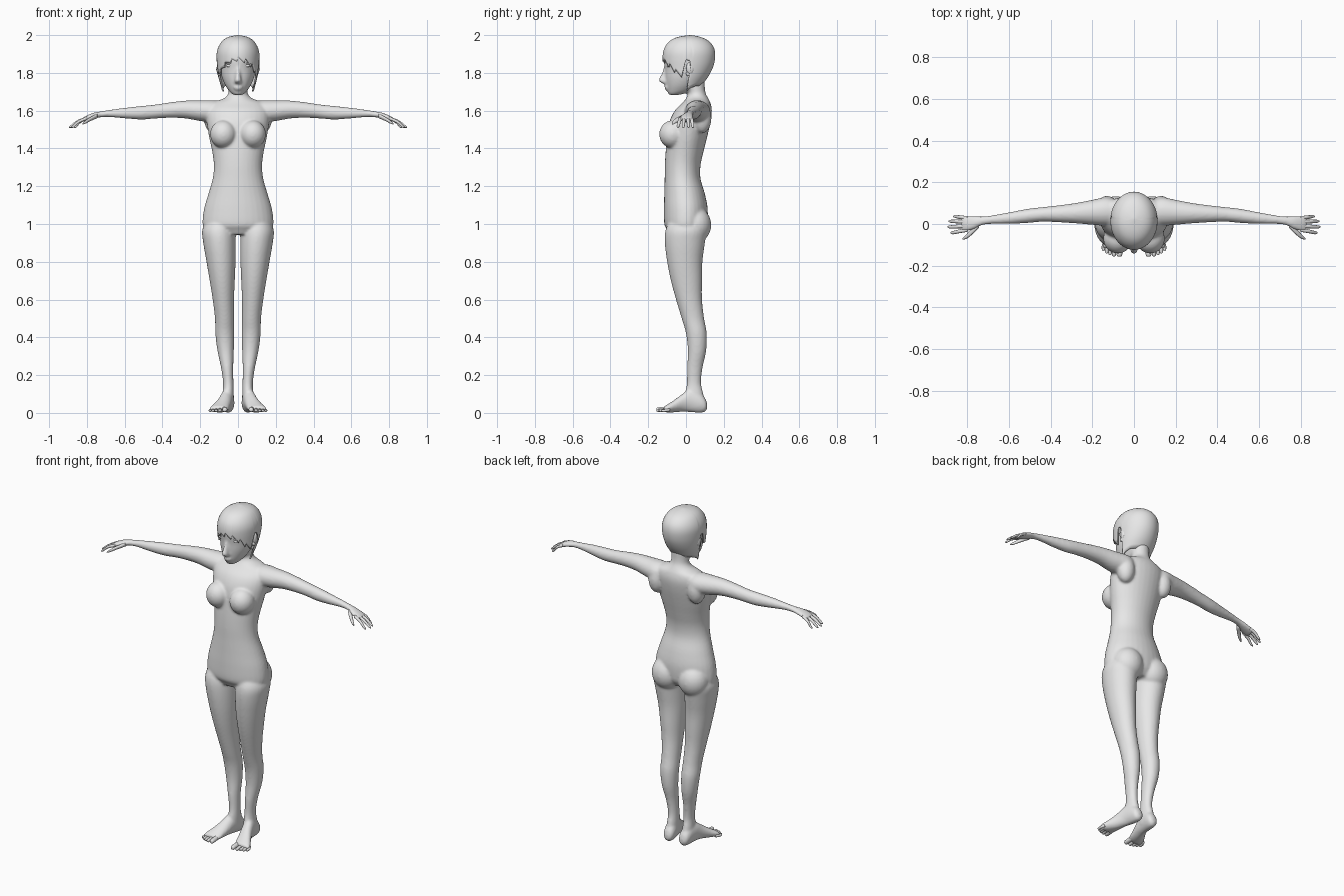
import bpy, bmesh, math
from mathutils import Vector


def material(name, value):
    m = bpy.data.materials.new(name)
    m.diffuse_color = (value, value, value, 1)
    return m


GREY = material("plain grey", 0.8)
WHITE = material("eye white", 1.0)


def spline(rows, steps):
    """Catmull-Rom refinement of rows of numbers."""
    out = []
    for i in range(len(rows) - 1):
        p = [rows[max(i - 1, 0)], rows[i], rows[i + 1], rows[min(i + 2, len(rows) - 1)]]
        for k in range(steps):
            t = k / steps
            out.append([0.5 * (2 * b + (c - a) * t + (2 * a - 5 * b + 4 * c - d) * t * t
                               + (3 * b - a - 3 * c + d) * t ** 3) for a, b, c, d in zip(*p)])
    return out + [list(rows[-1])]


def loft(bm, rings, n=24):
    """Closed tube through elliptical rings given as (centre, half axis, half axis)."""
    loops = []
    for c, u, v in rings:
        loops.append([bm.verts.new(Vector(c) + Vector(u) * math.cos(2 * math.pi * i / n)
                                   + Vector(v) * math.sin(2 * math.pi * i / n)) for i in range(n)])
    for a, b in zip(loops, loops[1:]):
        for i in range(n):
            bm.faces.new((a[i], a[(i + 1) % n], b[(i + 1) % n], b[i]))
    bm.faces.new(loops[0])
    bm.faces.new(loops[-1])


def upright(bm, rows, s=1, steps=4):
    """Rows: z, x min, x max, y min, y max."""
    loft(bm, [((s * (x0 + x1) / 2, (y0 + y1) / 2, z), ((x1 - x0) / 2, 0, 0), (0, (y1 - y0) / 2, 0))
              for z, x0, x1, y0, y1 in spline(rows, steps)], 32)


def sideways(bm, rows, s=1, steps=4, n=24):
    """Rows: x, y, z, y radius, z radius."""
    loft(bm, [((s * x, y, z), (0, ry, 0), (0, 0, rz)) for x, y, z, ry, rz in spline(rows, steps)], n)


def lengthwise(bm, rows, s=1, steps=4, n=24):
    """Rows: y, x, half width, z min, z max."""
    loft(bm, [((s * x, y, (z0 + z1) / 2), (w, 0, 0), (0, 0, (z1 - z0) / 2))
              for y, x, w, z0, z1 in spline(rows, steps)], n)


def ball(bm, centre, radii):
    vs = bmesh.ops.create_uvsphere(bm, u_segments=24, v_segments=14, radius=1)["verts"]
    for v in vs:
        v.co = Vector(centre) + Vector(a * b for a, b in zip(v.co, radii))


def finish(name, bm, mat=GREY, mirror=False):
    bmesh.ops.recalc_face_normals(bm, faces=bm.faces)
    me = bpy.data.meshes.new(name)
    bm.to_mesh(me)
    bm.free()
    for p in me.polygons:
        p.use_smooth = True
    me.materials.append(mat)
    ob = bpy.data.objects.new(name, me)
    bpy.context.collection.objects.link(ob)
    if mirror:
        ob.modifiers.new("mirror", 'MIRROR').use_mirror_merge = False
    return ob


# Body: torso, neck and head lofts, fused with the limbs
bm = bmesh.new()
torso = [(0.945, .13, -.085, .08), (0.97, .17, -.10, .10), (1.0, .188, -.115, .112), (1.08, .18, -.117, .115),
         (1.16, .157, -.115, .10), (1.24, .134, -.113, .077), (1.31, .128, -.112, .077),
         (1.38, .136, -.108, .092), (1.46, .153, -.10, .112), (1.54, .165, -.088, .13),
         (1.60, .165, -.06, .137), (1.64, .14, -.02, .13), (1.665, .075, .0, .118),
         (1.69, .052, .01, .105), (1.72, .05, .0, .10), (1.77, .05, .0, .10)]
upright(bm, [(z, -w, w, a, b) for z, w, a, b in torso])
head = [(1.682, .018, -.085, -.05), (1.69, .033, -.094, -.01), (1.705, .048, -.099, .03), (1.735, .068, -.105, .065),
        (1.775, .085, -.11, .10), (1.82, .095, -.112, .13), (1.87, .10, -.118, .143),
        (1.92, .096, -.112, .143), (1.96, .075, -.08, .115), (1.985, .03, -.02, .06)]
upright(bm, [(z, -w, w, a, b) for z, w, a, b in head])
upright(bm, [(1.74, -.014, .014, -.115, -.09), (1.752, -.02, .02, -.138, -.09),
             (1.765, -.017, .017, -.145, -.09), (1.80, -.011, .011, -.128, -.09),
             (1.84, -.009, .009, -.115, -.09)])  # nose
ball(bm, (0, -.102, 1.724), (.026, .013, .006))  # upper lip
ball(bm, (0, -.10, 1.713), (.021, .013, .006))   # lower lip

leg = [(1.03, .03, .16, -.08, .09), (0.97, .014, .189, -.108, .108), (0.9, .012, .184, -.112, .10),
       (0.8, .013, .167, -.10, .087), (0.7, .017, .15, -.08, .085), (0.6, .021, .134, -.053, .085),
       (0.5, .021, .122, -.023, .096), (0.42, .02, .12, .0, .11), (0.33, .022, .109, .01, .107),
       (0.24, .025, .09, .006, .088), (0.16, .024, .079, .005, .08), (0.1, .022, .082, -.005, .092),
       (0.04, .022, .082, -.005, .10)]
foot = [(.112, .05, .014, .02, .05), (.10, .051, .029, .005, .08), (.07, .053, .034, .0, .11),
        (.02, .06, .034, .004, .125), (-.02, .07, .037, .006, .10), (-.06, .085, .043, .003, .07),
        (-.098, .1, .05, .002, .045), (-.118, .104, .044, .006, .034)]
arm = [(.06, .055, 1.60, .05, .045), (.13, .06, 1.597, .068, .058), (.20, .056, 1.60, .06, .055),
       (.28, .052, 1.606, .049, .047), (.36, .049, 1.603, .041, .041), (.44, .046, 1.595, .035, .037),
       (.51, .039, 1.589, .034, .036), (.60, .028, 1.587, .028, .028), (.68, .021, 1.585, .021, .019),
       (.73, .015, 1.58, .021, .016), (.77, .006, 1.571, .032, .016), (.81, .001, 1.557, .038, .013),
       (.83, .0, 1.548, .033, .009)]
for s in (1, -1):
    upright(bm, leg, s)
    lengthwise(bm, foot, s)
    sideways(bm, arm, s)
    ball(bm, (s * .078, -.07, 1.475), (.07, .072, .074))       # chest
    ball(bm, (s * .088, .05, .995), (.088, .084, .095))        # seat
    ball(bm, (s * .13, .085, 1.56), (.05, .05, .08))           # shoulder blade
body = finish("body", bm)
fuse = body.modifiers.new("fuse", 'REMESH')
fuse.mode = 'VOXEL'
fuse.voxel_size = 0.007
fuse.use_smooth_shade = True
soften = body.modifiers.new("soften", 'SMOOTH')
soften.factor = 0.5
soften.iterations = 7

# Fingers and thumbs
bm = bmesh.new()
for y0, y1, reach in ((.029, .036, .868), (.011, .013, .89), (-.010, -.014, .895), (-.029, -.042, .882)):
    mid = (.80 + reach) / 2
    sideways(bm, [(.80, y0, 1.56, .009, .009), (mid, (y0 + y1) / 2, 1.543, .009, .009),
                  (reach - .012, y1, 1.518, .0075, .0075), (reach, y1, 1.511, .003, .003)], 1, 3, 10)
sideways(bm, [(.745, -.004, 1.572, .014, .012), (.78, -.038, 1.556, .015, .011),
              (.805, -.06, 1.541, .011, .009), (.823, -.071, 1.53, .004, .004)], 1, 3, 10)
finish("fingers", bm, mirror=True)

# Toes
bm = bmesh.new()
for x0, x1, tip, r in ((.072, .070, -.157, .014), (.094, .096, -.155, .010), (.111, .115, -.149, .009),
                       (.126, .131, -.141, .009), (.139, .147, -.13, .008)):
    lengthwise(bm, [(-.085, x0, r, .008, .008 + 2 * r), (tip + .025, x1, r, .006, .006 + 1.8 * r),
                    (tip + .006, x1, r * .9, .005, .005 + 1.7 * r),
                    (tip, x1, r * .4, .01, .01 + r)], 1, 3, 10)
finish("toes", bm, mirror=True)

# Hair: cap with a jagged hem, cut away around the face and ears
cap = spline([(1.69, .08, -.07, .055), (1.73, .092, -.095, .08), (1.78, .104, -.115, .118),
              (1.83, .110, -.121, .143), (1.87, .113, -.124, .153), (1.91, .112, -.121, .154),
              (1.945, .1, -.107, .142), (1.975, .077, -.077, .112), (1.992, .045, -.035, .07),
              (2.0, .004, .02, .028)], 6)
HEM = [(0, 1.885), (25, 1.875), (45, 1.85), (62, 1.815), (78, 1.80), (84, 1.87), (95, 1.86),
       (99, 1.70), (108, 1.715), (130, 1.73), (180, 1.735)]


def lerp_rows(rows, t):
    for a, b in zip(rows, rows[1:]):
        if t <= b[0]:
            f = (t - a[0]) / (b[0] - a[0])
            return [p + (q - p) * f for p, q in zip(a, b)]
    return rows[-1]


bm = bmesh.new()
COLS, ROWS = 120, 22
grid = []
for j in range(COLS):
    deg = j * 360 / COLS - 180
    a = math.radians(deg)
    hem = lerp_rows(HEM, abs(deg))[1]
    if abs(deg) < 80:                       # pointed fringe locks
        hem -= 0.028 * ((deg + 80) % 20) / 20
    column = []
    for i in range(ROWS):
        t = i / (ROWS - 1)
        z = hem + (2.0 - hem) * (1 - (1 - t) ** 1.6)
        _, w, y0, y1 = lerp_rows(cap, z)
        column.append(bm.verts.new((w * math.sin(a), (y0 + y1) / 2 - (y1 - y0) / 2 * math.cos(a), z)))
    grid.append(column)
for j in range(COLS):
    p, q = grid[j], grid[(j + 1) % COLS]
    for i in range(ROWS - 1):
        bm.faces.new((p[i], q[i], q[i + 1], p[i + 1]))
bm.faces.new([c[-1] for c in grid])
hair = finish("hair", bm)
thick = hair.modifiers.new("thickness", 'SOLIDIFY')
thick.thickness = 0.008
thick.offset = -1

# Ears
bm = bmesh.new()
ball(bm, (.1, .022, 1.825), (.012, .021, .032))
ball(bm, (.097, .012, 1.797), (.009, .012, .014))
finish("ears", bm, mirror=True)

# Eyes and brows
bm = bmesh.new()
ball(bm, (.044, -.0945, 1.838), (.019, .007, .008))
finish("eyes", bm, WHITE, True)
bm = bmesh.new()
ball(bm, (.044, -.096, 1.849), (.024, .008, .004))
finish("eyelids", bm, mirror=True)
